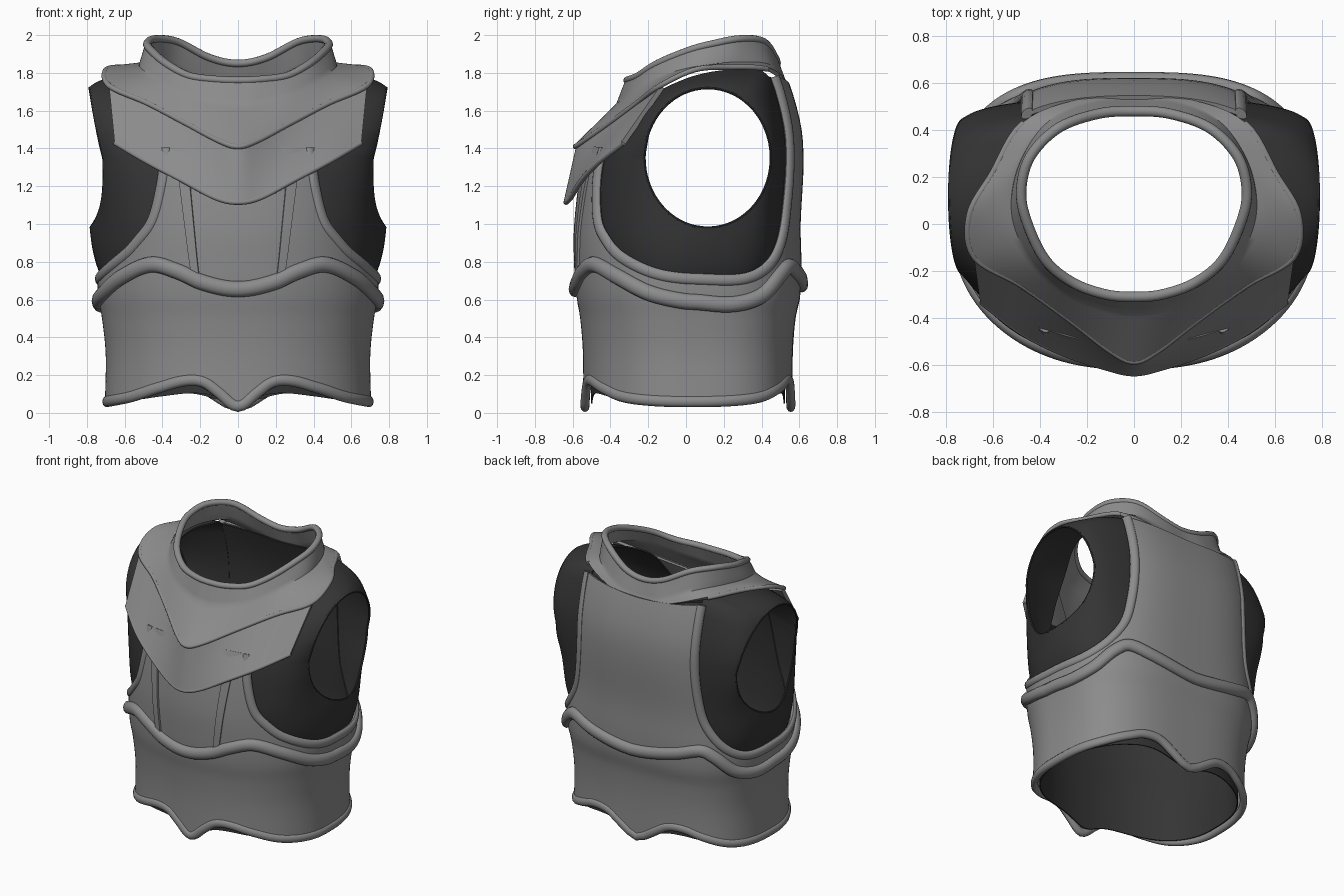
import bpy, bmesh, math
from mathutils import Vector

if "Cube" in bpy.data.objects:
    bpy.data.objects.remove(bpy.data.objects["Cube"])


def material(name, v):
    m = bpy.data.materials.new(name)
    m.diffuse_color = (v, v, v, 1)
    m.use_nodes = True
    m.node_tree.nodes["Principled BSDF"].inputs["Base Color"].default_value = m.diffuse_color
    return m


STEEL = material("grey plate", 0.26)
CLOTH = material("dark lining", 0.035)


def smooth(pts, n=6):
    """Catmull-Rom through control points, mirrored across the centre line."""
    p = [Vector(q) for q in pts]
    a = p[0] * 2 - p[1]
    if abs(p[0][0]) < 1e-6:
        a = p[1].copy()
        a[0] = -a[0]
    b = p[-1] * 2 - p[-2]
    if len(p[0]) == 3 and abs(p[-1][0]) < 1e-6:
        b = p[-2].copy()
        b[0] = -b[0]
    p = [a] + p + [b]
    out = []
    for i in range(1, len(p) - 2):
        for k in range(n):
            t = k / n
            out.append(0.5 * (2 * p[i] + (p[i + 1] - p[i - 1]) * t
                       + (2 * p[i - 1] - 5 * p[i] + 4 * p[i + 1] - p[i + 2]) * t * t
                       + (3 * p[i] - p[i - 1] - 3 * p[i + 1] + p[i + 2]) * t ** 3))
    return out + [p[-2]]


def interp(table, v):
    for a, b in zip(table, table[1:]):
        if v <= b[0]:
            return a.lerp(b, max(0, (v - a[0]) / (b[0] - a[0])))
    return table[-1]


# body cross-section: height, half width, front depth, back depth
BODY = smooth([(0, .685, .525, .545), (.3, .68, .525, .545), (.5, .70, .54, .56),
               (.62, .72, .56, .585), (.78, .72, .57, .59), (1.0, .70, .57, .585),
               (1.3, .68, .53, .60), (1.5, .68, .45, .59), (1.7, .68, .38, .54),
               (1.85, .68, .3, .48)])


def body(deg, z, off=0):
    _, hx, yf, yb = interp(BODY, z)
    s, c = max(0, math.sin(math.radians(deg))), math.cos(math.radians(deg))
    e = 2 / 2.15 if c > 0 else 2 / 3.0
    y = -(yf + off) * c ** e if c > 0 else (yb + off) * (-c) ** e
    return Vector(((hx + off) * s ** e, y, z))


def finish(name, bm, mat, thick=0):
    bmesh.ops.recalc_face_normals(bm, faces=bm.faces)
    me = bpy.data.meshes.new(name)
    bm.to_mesh(me)
    bm.free()
    me.materials.append(mat)
    ob = bpy.data.objects.new(name, me)
    bpy.context.collection.objects.link(ob)
    mir = ob.modifiers.new("mirror", 'MIRROR')
    mir.merge_threshold = 0.0005
    if thick:
        sol = ob.modifiers.new("thickness", 'SOLIDIFY')
        sol.thickness, sol.offset = thick, 0
    bpy.ops.object.select_all(action='DESELECT')
    ob.select_set(True)
    bpy.context.view_layer.objects.active = ob
    bpy.ops.object.convert(target='MESH')
    bpy.ops.object.shade_smooth_by_angle(angle=math.radians(42))


def sheet(name, cols, mat, thick, closed=False):
    """Surface through columns of points."""
    bm = bmesh.new()
    g = [[bm.verts.new(p) for p in c] for c in cols]
    if closed:
        g.append(g[0])
    for a, b in zip(g, g[1:]):
        for j in range(len(a) - 1):
            bm.faces.new((a[j], b[j], b[j + 1], a[j + 1]))
    finish(name, bm, mat, thick)


def rim(name, pts, rn, rb, mat=STEEL, closed=False, sides=12):
    """Rolled edge: elliptical tube, rn outwards and rb across."""
    bm = bmesh.new()
    rings, n = [], len(pts)
    for i, p in enumerate(pts):
        if closed:
            t = pts[(i + 1) % n] - pts[i - 1]
        else:
            t = pts[min(i + 1, n - 1)] - pts[max(i - 1, 0)]
        if abs(p.x) < 1e-4:
            t = Vector((t.x, 0, 0))
        t.normalize()
        out = Vector((p.x, p.y, 0))
        out = (out - t * out.dot(t)).normalized()
        b = t.cross(out)
        rings.append([bm.verts.new(p + out * rn * math.cos(k * math.tau / sides)
                                   + b * rb * math.sin(k * math.tau / sides))
                      for k in range(sides)])
    if closed:
        rings.append(rings[0])
    else:
        for r in (rings[0], rings[-1]):
            if abs(sum(v.co.x for v in r)) > 1e-2:
                bm.faces.new(r)
    for a, c in zip(rings, rings[1:]):
        for k in range(sides):
            m = (k + 1) % sides
            bm.faces.new((a[k], a[m], c[m], c[k]))
    finish(name, bm, mat)


def steps(a, b, n):
    return [a + (b - a) * i / n for i in range(n + 1)]


# waist plate with wavy edges (angle from front centre, height)
WAIST_TOP = smooth([(0, .655), (13, .69), (24, .75), (37, .785), (54, .72), (72, .635),
                    (90, .59), (105, .575), (122, .62), (137, .73), (147, .775),
                    (162, .735), (180, .68)])
WAIST_LOW = smooth([(0, .035), (7, .105), (14, .165), (23, .17), (37, .13), (57, .08),
                    (90, .06), (123, .08), (145, .13), (158, .17), (168, .165),
                    (175, .105), (180, .035)])
angles = steps(0, 180, 120)
top = [interp(WAIST_TOP, d)[1] for d in angles]
low = [interp(WAIST_LOW, d)[1] for d in angles]
sheet("waist_plate", [[body(d, z, .01) for z in steps(a, b, 16)]
                      for d, a, b in zip(angles, low, top)], STEEL, .02)
rim("waist_top_rim", [body(d, z, .025) for d, z in zip(angles, top)], .033, .042)
rim("waist_bottom_rim", [body(d, z, .01) for d, z in zip(angles, low)], .024, .03)

# chest and back plate: upper angle, upper height, lower angle
ARM_EDGE = smooth([(32, 1.4, 27), (34, 1.2, 30), (38, 1.02, 35), (45, .92, 43),
                   (55, .83, 54), (73, .745, 72), (90, .71, 90), (108, .705, 108),
                   (122, .745, 122), (134, .83, 132), (143, .96, 140), (146.5, 1.12, 146),
                   (148, 1.4, 151), (148, 1.78, 153)])


def torso(off, front_z, bottom):
    edge = [(31 * t, front_z + (1.4 - front_z) * t, 26 * t) for t in steps(0, 1, 12)]
    edge += [tuple(e) for e in ARM_EDGE]
    edge += [(148 + 32 * t, 1.78 - .04 * t, 153 + 27 * t) for t in steps(0.08, 1, 12)]
    return [[body(dl + (dt - dl) * t, bottom(dl) + (z - bottom(dl)) * t, off)
             for t in steps(0, 1, 18)] for dt, z, dl in edge]


sheet("chest_and_back_plate", torso(.012, 1.42, lambda d: interp(WAIST_TOP, d)[1] - .03),
      STEEL, .02)
rim("arm_opening_rim", [body(e[0], e[1], .015) for e in ARM_EDGE], .02, .03)
sheet("chest_strip", [[body(a + (b - a) * t, .68 + .6 * t, .024) for t in steps(0, 1, 14)]
                      for a, b in zip(steps(14, 17, 5), steps(20, 25, 5))], STEEL, .022)

# dark lining inside the torso
sheet("torso_lining", torso(-.025, 1.5, lambda d: interp(WAIST_LOW, d)[1] * .4 + .035),
      CLOTH, .008)

# dark sleeves running from the plate edge to the arm hole
ring = [body(e[0], e[1] - .01, -.02) for e in ARM_EDGE]
ring += smooth([(.43, .4, 1.81), (.5, .2, 1.81), (.5, 0, 1.765), (.42, -.2, 1.66),
                (.39, -.33, 1.51)])
cols, hole = [], []
for p in ring:
    f = math.atan2((p.z - 1.35) / .37, (p.y - .115) / .335)
    s = math.sin(f)
    bulge = .075 * s ** .8 if s > 0 else .07 * s ** 4
    h = Vector((.71 + bulge, .115 + .335 * math.cos(f), 1.35 + .37 * s))
    c = Vector((.8 * h.x + .2 * p.x, .7 * p.y + .3 * h.y, .7 * p.z + .3 * h.z))
    cols.append([p * (1 - t) ** 2 + c * 2 * t * (1 - t) + h * t * t for t in steps(0, 1, 12)])
    hole.append(h)
sheet("sleeve", cols, CLOTH, .01, closed=True)
rim("sleeve_hem", hole, .007, .007, CLOTH, closed=True, sides=8)

# collar and shoulder guard
COLLAR_TOP = smooth([(0, -.31, 1.76), (.12, -.3, 1.765), (.26, -.25, 1.785), (.38, -.15, 1.85),
                     (.46, .02, 1.92), (.48, .15, 1.955), (.44, .29, 1.98), (.32, .41, 1.965),
                     (.15, .47, 1.88), (0, .48, 1.85)])
COLLAR_LOW = smooth([(0, -.36, 1.63), (.1, -.35, 1.64), (.28, -.29, 1.685), (.42, -.17, 1.76),
                     (.5, -.02, 1.81), (.515, .12, 1.835), (.47, .28, 1.85), (.36, .43, 1.84),
                     (.18, .51, 1.77), (0, .52, 1.73)])
UPPER = [(0, -.585, 1.41), (.1, -.54, 1.44), (.27, -.41, 1.53), (.48, -.26, 1.64),
         (.68, -.14, 1.73), (.70, .04, 1.815), (.605, .21, 1.83), (.47, .43, 1.82),
         (.22, .525, 1.745), (0, .535, 1.71)]
UPPER_EDGE = smooth(UPPER)
sheet("collar_and_shoulder_guard",
      [[a.lerp(b, t) for t in steps(0, 1, 5)] + [b.lerp(c, t) for t in steps(0, 1, 7)[1:]]
       for a, b, c in zip(COLLAR_TOP, COLLAR_LOW, UPPER_EDGE)], STEEL, .022)
rim("collar_rim", COLLAR_TOP, .022, .02)
rim("shoulder_guard_rim", UPPER_EDGE[:43], .014, .014)

# lower V-shaped layer of the chest guard
inner = smooth([(x, y + .015, z - .005) for x, y, z in UPPER[:5]])
LOWER_EDGE = smooth([(0, -.635, 1.115), (.12, -.61, 1.14), (.3, -.55, 1.235),
                     (.48, -.46, 1.33), (.65, -.33, 1.43)])
sheet("lower_chest_guard", [[a.lerp(b, t) for t in steps(0, 1, 10)]
                            for a, b in zip(inner, LOWER_EDGE)], STEEL, .026)
rim("lower_chest_guard_rim", LOWER_EDGE, .014, .014)
